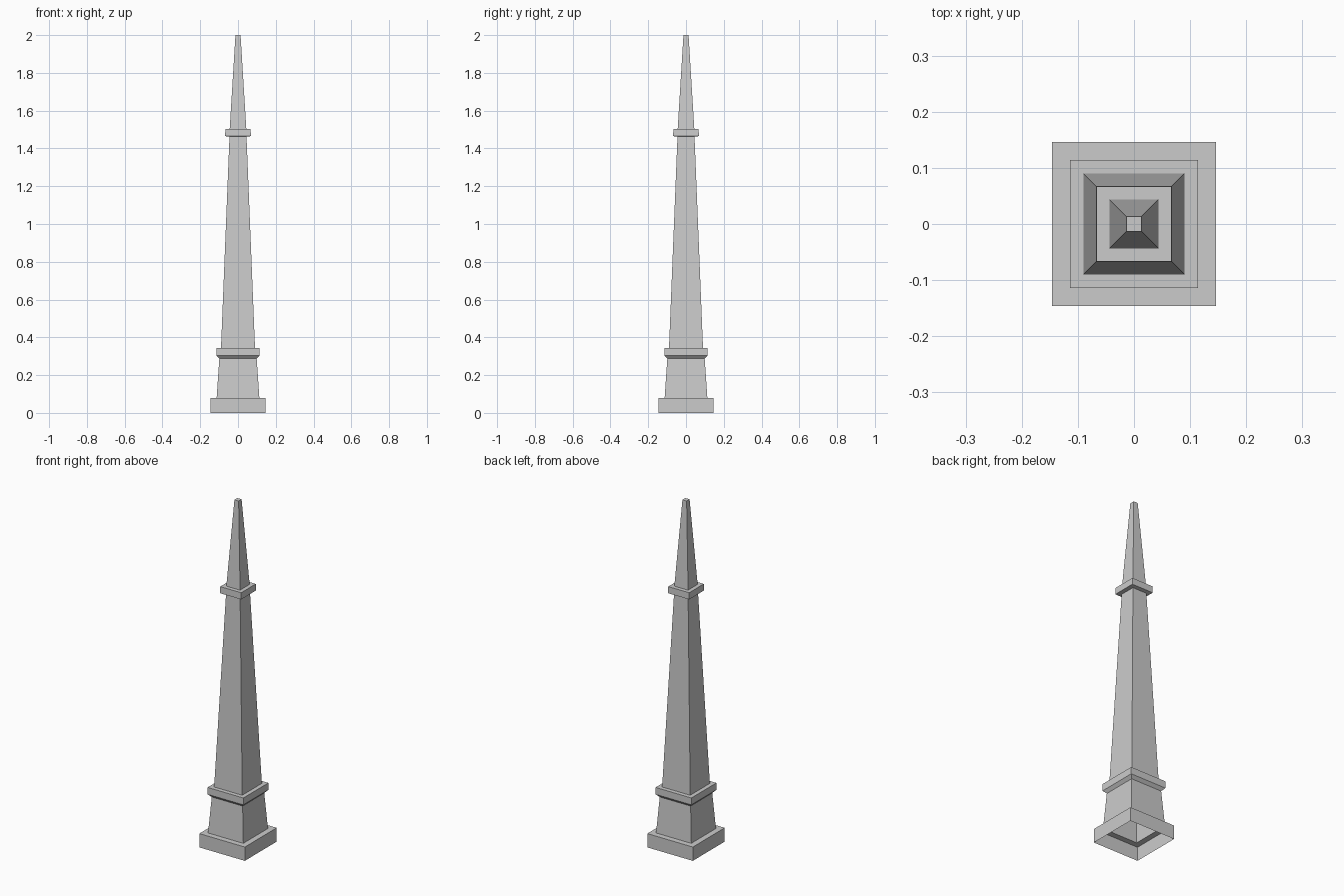
import bpy, bmesh

if "Cube" in bpy.data.objects:
    bpy.data.objects.remove(bpy.data.objects["Cube"])

stone = bpy.data.materials.new("grey stone")
stone.diffuse_color = (0.6, 0.6, 0.6, 1)
stone.use_nodes = True
stone.node_tree.nodes["Principled BSDF"].inputs["Base Color"].default_value = stone.diffuse_color


def square_loft(name, profile, cap_top=False):
    """Square shell through (half width, height) pairs, open at the bottom."""
    bm = bmesh.new()
    rings = [[bm.verts.new((sx * h, sy * h, z))
              for sx, sy in ((-1, -1), (1, -1), (1, 1), (-1, 1))]
             for h, z in profile]
    for low, high in zip(rings, rings[1:]):
        for i in range(4):
            j = (i + 1) % 4
            bm.faces.new((low[i], low[j], high[j], high[i]))
    if cap_top:
        bm.faces.new(rings[-1])
    mesh = bpy.data.meshes.new(name)
    bm.to_mesh(mesh)
    bm.free()
    mesh.materials.append(stone)
    obj = bpy.data.objects.new(name, mesh)
    bpy.context.collection.objects.link(obj)
    return obj


# hollow plinth with a ledge up to the pedestal
square_loft("plinth", [(0.146, 0), (0.146, 0.08), (0.113, 0.08)])
# tapered pedestal
square_loft("pedestal", [(0.113, 0.08), (0.099, 0.287)])
# lower collar with sloped underside
square_loft("lower_collar", [(0.099, 0.287), (0.1145, 0.304),
                             (0.1145, 0.344), (0.09, 0.344)])
# long tapered shaft
square_loft("shaft", [(0.09, 0.344), (0.045, 1.463)])
# upper collar
square_loft("upper_collar", [(0.045, 1.463), (0.068, 1.465),
                             (0.067, 1.503), (0.044, 1.503)])
# tapered spire with a flat tip
square_loft("spire", [(0.044, 1.503), (0.0135, 2.0)], cap_top=True)
